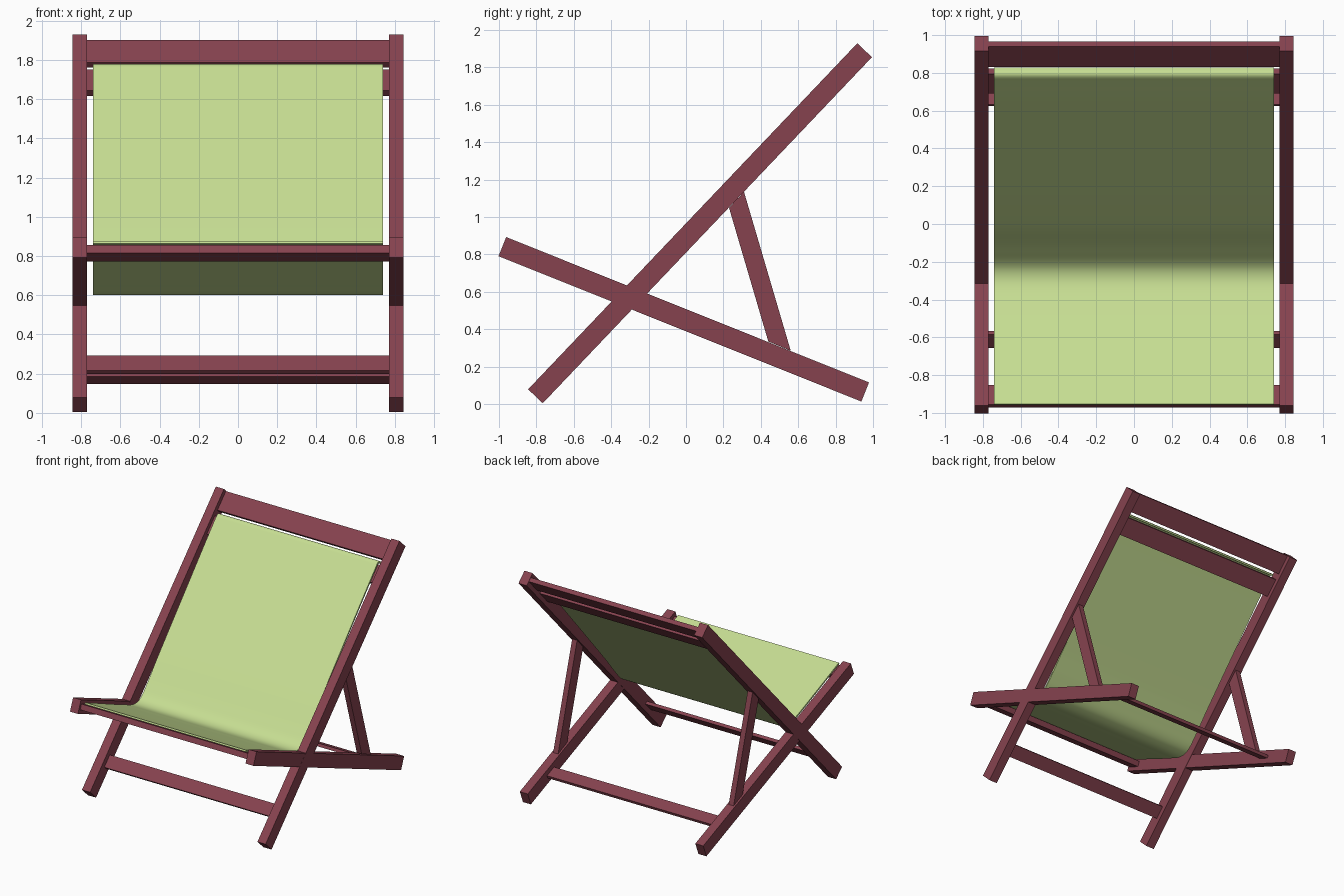
import bpy, math
from mathutils import Vector

if "Cube" in bpy.data.objects:
    bpy.data.objects.remove(bpy.data.objects["Cube"])


def material(name, rgb):
    m = bpy.data.materials.new(name)
    m.diffuse_color = (*rgb, 1)
    m.use_nodes = True
    m.node_tree.nodes["Principled BSDF"].inputs["Base Color"].default_value = m.diffuse_color
    return m


WOOD = material("red_wood", (0.24, 0.055, 0.078))
CLOTH = material("green_cloth", (0.57, 0.73, 0.29))


def make(name, verts, faces, mat):
    me = bpy.data.meshes.new(name)
    me.from_pydata(verts, [], faces)
    me.materials.append(mat)
    ob = bpy.data.objects.new(name, me)
    bpy.context.collection.objects.link(ob)
    return ob


def prism(name, outline, x0, x1):
    """Extrude a (y, z) outline along x."""
    n = len(outline)
    verts = [(x, y, z) for x in (x0, x1) for y, z in outline]
    faces = [tuple(range(n))[::-1], tuple(range(n, 2 * n))]
    faces += [(i, (i + 1) % n, (i + 1) % n + n, i + n) for i in range(n)]
    if sum(outline[i][0] * outline[(i + 1) % n][1] - outline[(i + 1) % n][0] * outline[i][1]
           for i in range(n)) < 0:
        faces = [f[::-1] for f in faces]
    return make(name, verts, faces, WOOD)


def plank(a, b, width):
    """Rectangle outline around the segment a-b."""
    a, b = Vector(a), Vector(b)
    d = (b - a).normalized() * width / 2
    n = Vector((-d.y, d.x))
    return [tuple(p) for p in (a - n, b - n, b + n, a + n)]


BACK = ((-0.805, 0.042), (0.955, 1.892))
SEAT = ((-0.982, 0.842), (0.958, 0.065))

# side rails and struts, mirrored left and right
for side, s in (("left", -1), ("right", 1)):
    prism("back_rail_" + side, plank(*BACK, 0.108), *sorted((s * 0.77, s * 0.845)))
    prism("seat_rail_" + side, plank(*SEAT, 0.11), *sorted((s * 0.771, s * 0.844)))
    strut = [(0.23, 1.05), (0.31, 1.135), (0.56, 0.285), (0.44, 0.335)]
    prism("strut_" + side, strut, *sorted((s * 0.785, s * 0.83)))


# crossbars lying in the plane of their rails: rail, centre y, length, thickness
bars = {
    "top_crossbar": (BACK, 0.898, 0.16, 0.035),
    "cloth_top_crossbar": (BACK, 0.757, 0.15, 0.038),
    "front_foot_crossbar": (BACK, -0.612, 0.105, 0.025),
    "seat_front_crossbar": (SEAT, -0.913, 0.11, 0.045),
    "rear_foot_crossbar": (SEAT, 0.675, 0.10, 0.025),
}
for name, (rail, y, length, thick) in bars.items():
    a, b = Vector(rail[0]), Vector(rail[1])
    c = a.lerp(b, (y - a.x) / (b.x - a.x))
    d = (b - a).normalized() * length / 2
    prism(name, plank(c - d, c + d, thick), -0.775, 0.775)

# cloth sling: smooth path from the seat front to over the top bar
path = [Vector(p) for p in (
    (-0.955, 0.869), (-0.62, 0.728), (-0.43, 0.65), (-0.31, 0.610), (-0.225, 0.627),
    (-0.14, 0.71), (0.0, 0.878), (0.4, 1.335), (0.765, 1.748), (0.795, 1.771), (0.824, 1.752))]
pts = []
for i in range(len(path) - 1):
    p0, p1, p2 = path[max(i - 1, 0)], path[i], path[i + 1]
    p3 = path[min(i + 2, len(path) - 1)]
    # tangents scaled to segment length keep uneven spacing smooth
    seg = (p2 - p1).length
    m1, m2 = (p2 - p0).normalized() * seg, (p3 - p1).normalized() * seg
    for k in range(8):
        t = k / 8
        pts.append(p1 * (2*t**3 - 3*t**2 + 1) + m1 * (t**3 - 2*t**2 + t)
                   + p2 * (3*t**2 - 2*t**3) + m2 * (t**3 - t**2))
pts.append(path[-1])
verts = [(x, p.x, p.y) for p in pts for x in (-0.74, 0.74)]
faces = [(2*i, 2*i + 1, 2*i + 3, 2*i + 2) for i in range(len(pts) - 1)]
sling = make("cloth_sling", verts, faces, CLOTH)
mod = sling.modifiers.new("thickness", "SOLIDIFY")
mod.thickness = 0.014
mod.offset = 0
bpy.context.view_layer.objects.active = sling
sling.select_set(True)
bpy.ops.object.modifier_apply(modifier=mod.name)
bpy.ops.object.shade_smooth_by_angle(angle=math.radians(40))
